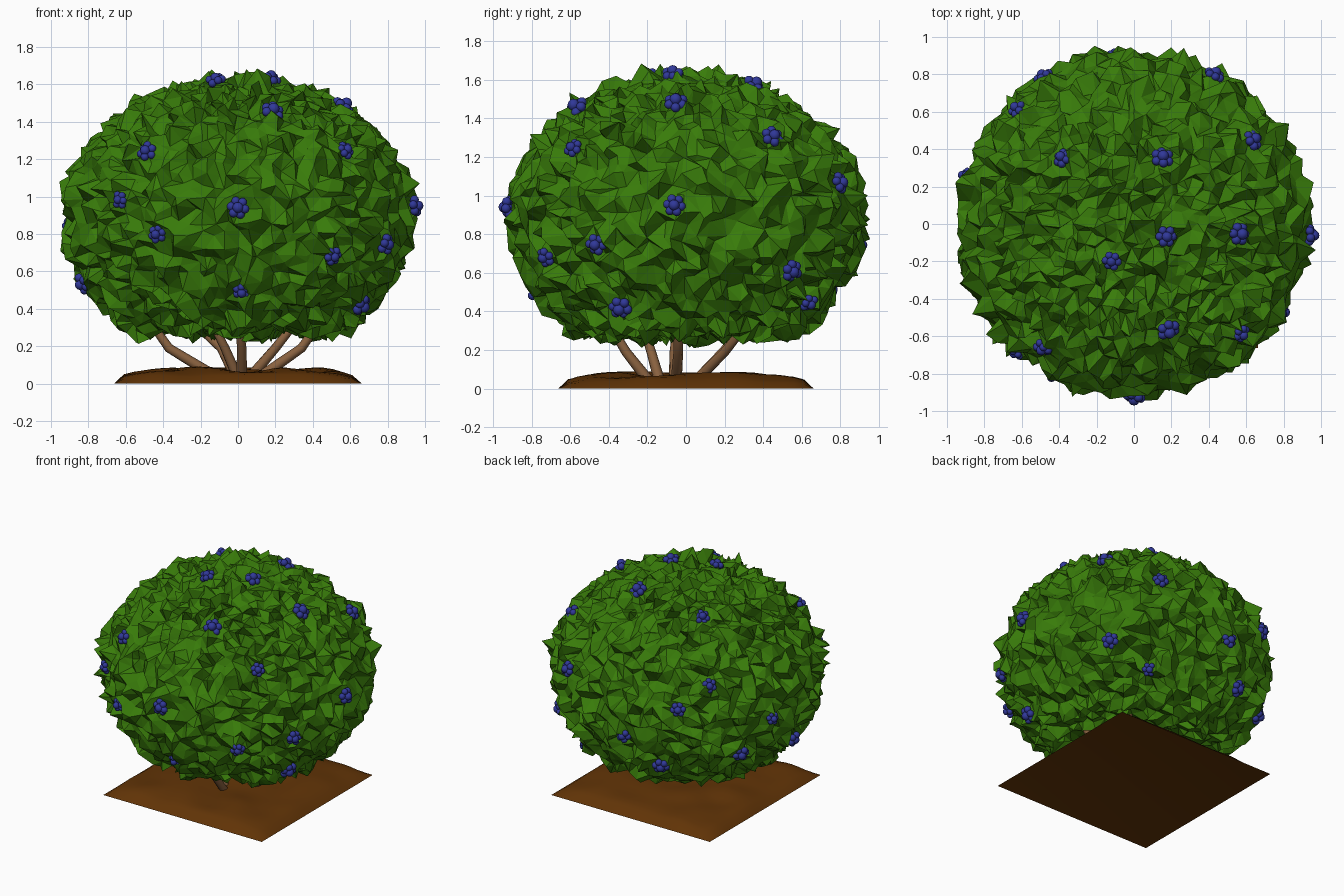
import bpy, bmesh, math, random
from mathutils import Vector, noise

if "Cube" in bpy.data.objects:
    bpy.data.objects.remove(bpy.data.objects["Cube"])

random.seed(7)
C = Vector((0, 0, 0.93))
FLOOR = 0.29


def material(name, rgb):
    m = bpy.data.materials.new(name)
    m.diffuse_color = (*rgb, 1)
    m.use_nodes = True
    m.node_tree.nodes["Principled BSDF"].inputs["Base Color"].default_value = m.diffuse_color
    return m


def finish(bm, name, mat, smooth):
    bmesh.ops.recalc_face_normals(bm, faces=bm.faces)
    for f in bm.faces:
        f.smooth = smooth
    me = bpy.data.meshes.new(name)
    bm.to_mesh(me)
    bm.free()
    ob = bpy.data.objects.new(name, me)
    me.materials.append(mat)
    bpy.context.collection.objects.link(ob)
    return ob


def crown(d):
    """Point on the smooth crown surface in direction d from its centre."""
    rz, n = (0.69, 1.88) if d.z > 0 else (0.80, 2.0)
    flat = math.hypot(d.x / 0.92, d.y / 0.895)
    p = C + d / (flat ** n + abs(d.z / rz) ** n) ** (1 / n)
    p.z = max(p.z, FLOOR)
    return p


leaf = material("leaf", (0.040, 0.20, 0.003))
bark = material("bark", (0.25, 0.12, 0.05))
earth = material("earth", (0.12, 0.034, 0.002))
blue = material("blue", (0.03, 0.04, 0.32))

# Foliage: subdivided cube rounded into the crown, vertices jittered into leaf facets
bm = bmesh.new()
bmesh.ops.create_cube(bm, size=2)
bmesh.ops.subdivide_edges(bm, edges=bm.edges[:], cuts=21, use_grid_fill=True)
for v in bm.verts:
    q = Vector([math.tan(a * math.pi / 4) for a in v.co])
    d = q.normalized()
    jitter = Vector([random.uniform(-0.025, 0.025) for _ in range(3)])
    v.co = crown(d) + jitter + d * random.triangular(-0.055, 0.08, 0.0)
bmesh.ops.triangulate(bm, faces=bm.faces[:])
finish(bm, "foliage", leaf, False)

# Soil bed: square mound with bumpy top and flat underside
bm = bmesh.new()
bmesh.ops.create_grid(bm, x_segments=26, y_segments=26, size=1)
for v in bm.verts:
    u, w = v.co.x, v.co.y
    edge = max(0, (1 - u ** 6) * (1 - w ** 6)) ** 0.6
    bump = noise.noise(Vector((u * 3, w * 3, 0.4)))
    v.co = (0.662 * u, 0.662 * w, edge * (0.074 + 0.025 * bump))
corners = [(-1, -1), (-1, 1), (1, 1), (1, -1)]
bm.faces.new([bm.verts.new((0.662 * x, 0.662 * y, 0)) for x, y in corners])
bmesh.ops.remove_doubles(bm, verts=bm.verts[:], dist=1e-4)
soil = finish(bm, "soil_bed", earth, True)
bpy.context.view_layer.objects.active = soil
soil.select_set(True)
bpy.ops.object.shade_smooth_by_angle(angle=math.radians(40))

# Stems: bent tubes fanning out from the soil into the crown
stems = [((-0.14, -0.06), (-0.37, -0.06), (-0.44, -0.05)),
         ((0.02, -0.20), (0.02, -0.31), (0.01, -0.37)),
         ((0.14, -0.05), (0.34, -0.04), (0.41, -0.04)),
         ((0.08, 0.06), (0.20, 0.20), (0.28, 0.28)),
         ((-0.02, 0.06), (-0.09, 0.19), (-0.20, 0.27)),
         ((-0.01, -0.14), (-0.07, -0.18), (-0.12, -0.21))]
for i, (a, b, c) in enumerate(stems):
    cu = bpy.data.curves.new("stem_%d" % (i + 1), "CURVE")
    cu.dimensions = "3D"
    cu.bevel_depth = 0.025
    cu.bevel_resolution = 2
    cu.use_fill_caps = True
    sp = cu.splines.new("POLY")
    path = [(*a, 0.05), (*b, 0.19), (*c, 0.29), (c[0] * 1.15, c[1] * 1.15, 0.5)]
    sp.points.add(len(path) - 1)
    for pt, co, r in zip(sp.points, path, (1.15, 1.0, 0.9, 0.7)):
        pt.co = (*co, 1)
        pt.radius = r
    cu.materials.append(bark)
    sp.use_smooth = True
    bpy.context.collection.objects.link(bpy.data.objects.new(cu.name, cu))

# Berry clusters: a centre berry ringed by smaller ones, facing out of the crown
spots = [(-.12, -.20, 1.63), (.18, -.07, 1.66), (.18, -.55, 1.44), (.58, -.59, 1.25),
         (-.47, -.64, 1.23), (-.61, -.66, .98), (0, -.9, .94), (-.43, -.8, .8),
         (.53, -.76, .67), (.82, -.48, .74), (.94, -.06, .95), (-.95, .27, .84),
         (-.84, -.1, .53), (.02, -.8, .48), (.54, -.05, 1.46), (.61, .43, 1.29),
         (.41, .76, 1.06), (.15, .35, 1.56), (-.38, .35, 1.50), (-.62, .61, 1.15),
         (-.48, .78, 1.0), (.65, .53, .62), (.40, .64, .44), (.62, -.32, .45),
         (-.1, .88, .75), (-.3, .72, .52), (-.75, .42, .6)]
for i, s in enumerate(spots):
    d = (Vector(s) - C).normalized()
    base = crown(d) + d * 0.03
    side = d.orthogonal().normalized()
    other = d.cross(side)
    k = random.uniform(0.8, 1.1)
    spin = random.uniform(0, 6.28)
    parts = [(base + d * 0.016 * k, 0.028 * k)]
    for j in range(6):
        t = spin + j * math.tau / 6
        out = side * math.cos(t) + other * math.sin(t)
        parts.append((base + out * 0.036 * k + d * random.uniform(-0.012, 0.008), 0.023 * k))
    bm = bmesh.new()
    for p, r in parts:
        new = bmesh.ops.create_uvsphere(bm, u_segments=12, v_segments=8, radius=r)["verts"]
        bmesh.ops.translate(bm, verts=new, vec=p)
    finish(bm, "berry_cluster_%d" % (i + 1), blue, True)
